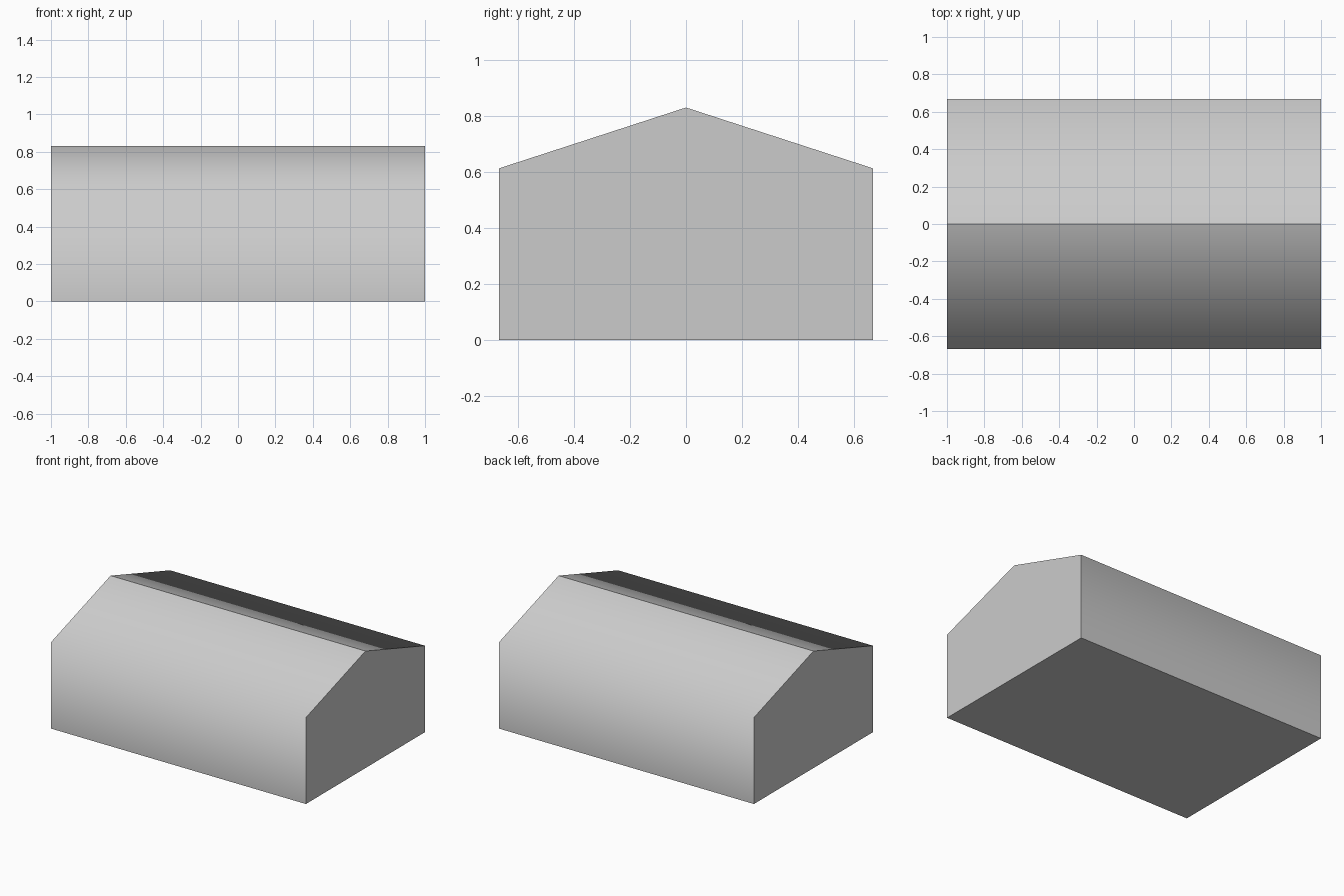
import bpy
import bmesh

if "Cube" in bpy.data.objects:
    bpy.data.objects.remove(bpy.data.objects["Cube"])

# Gabled profile in the y-z plane
profile = [(-0.667, 0), (0.667, 0), (0.667, 0.613), (0, 0.83), (-0.667, 0.613)]
EAVE = 0.613

# Extrude the profile along x
bm = bmesh.new()
left_end = bm.faces.new([bm.verts.new((-1, y, z)) for y, z in profile])
ext = bmesh.ops.extrude_face_region(bm, geom=[left_end], use_keep_orig=True)
bmesh.ops.translate(bm, vec=(2, 0, 0),
                    verts=[g for g in ext["geom"] if isinstance(g, bmesh.types.BMVert)])
bmesh.ops.recalc_face_normals(bm, faces=bm.faces)

# Smooth shading over the eaves, every other edge stays sharp
for face in bm.faces:
    face.smooth = True
for edge in bm.edges:
    edge.smooth = all(abs(v.co.z - EAVE) < 1e-4 for v in edge.verts)

mesh = bpy.data.meshes.new("gabled_house_body")
bm.to_mesh(mesh)
bm.free()
house = bpy.data.objects.new("gabled_house_body", mesh)
bpy.context.collection.objects.link(house)
